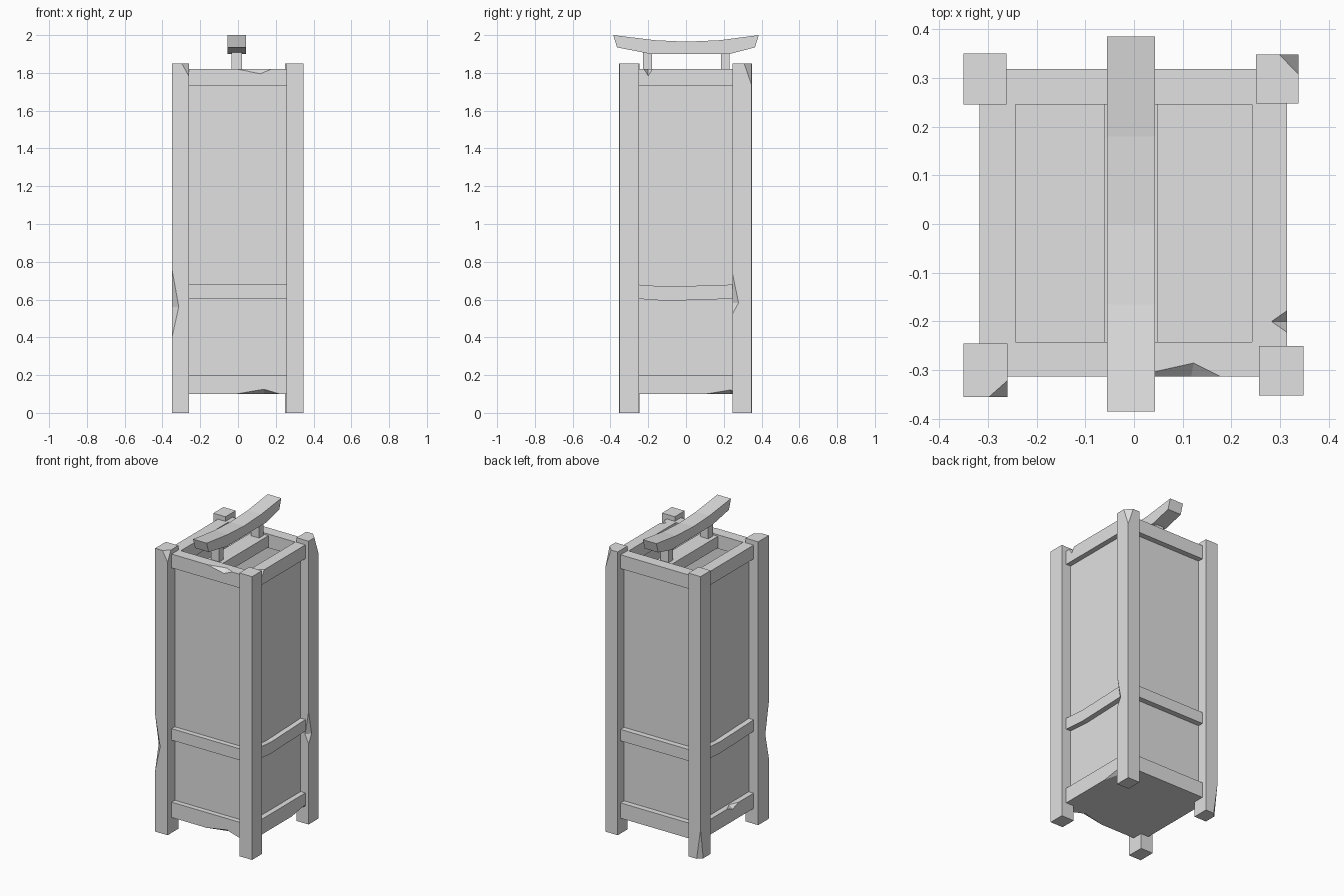
import bpy, bmesh
from mathutils import Vector

if "Cube" in bpy.data.objects:
    bpy.data.objects.remove(bpy.data.objects["Cube"], do_unlink=True)

GREY = (0.75, 0.75, 0.75, 1)
mat = bpy.data.materials.new("plain grey")
mat.use_nodes = True
mat.diffuse_color = GREY
mat.node_tree.nodes["Principled BSDF"].inputs["Base Color"].default_value = GREY


def finish(name, bm):
    bmesh.ops.recalc_face_normals(bm, faces=bm.faces)
    mesh = bpy.data.meshes.new(name)
    bm.to_mesh(mesh)
    bm.free()
    mesh.materials.append(mat)
    obj = bpy.data.objects.new(name, mesh)
    bpy.context.collection.objects.link(obj)
    return obj


def prism(name, outline, x0, x1):
    """Extrude a (y, z) outline from x0 to x1."""
    bm = bmesh.new()
    face = bm.faces.new([bm.verts.new((x0, y, z)) for y, z in outline])
    new = bmesh.ops.extrude_face_region(bm, geom=[face])["geom"]
    verts = [v for v in new if isinstance(v, bmesh.types.BMVert)]
    bmesh.ops.translate(bm, verts=verts, vec=(x1 - x0, 0, 0))
    return finish(name, bm)


def box(name, x0, x1, y0, y1, z0, z1):
    return prism(name, [(y0, z0), (y1, z0), (y1, z1), (y0, z1)], x0, x1)


def chip(obj, a, b, p, q):
    """Knock a wedge off the edge a-b, as deep as the points p and q."""
    a, b, p, q = map(Vector, (a, b, p, q))
    out = ((a + b) - (p + q)).normalized() * 0.003
    bm = bmesh.new()
    for v in (a, b, p, q):
        bm.verts.new(v + out)
    bmesh.ops.convex_hull(bm, input=bm.verts)
    cutter = finish("chip_cutter", bm)
    cutter.hide_render = True
    mod = obj.modifiers.new("chip", "BOOLEAN")
    mod.operation = "DIFFERENCE"
    mod.solver = "EXACT"
    mod.object = cutter
    bpy.context.view_layer.objects.active = obj
    bpy.ops.object.modifier_apply(modifier=mod.name)
    bpy.data.objects.remove(cutter, do_unlink=True)


# Corner posts
TOP = 1.85
front_right = box("front_right_post", -.35, -.26, -.355, -.245, 0, TOP)
front_left = box("front_left_post", .256, .348, -.352, -.25, 0, TOP)
back_left = box("back_left_post", .25, .337, .247, .348, 0, TOP)
back_right = box("back_right_post", -.35, -.262, .245, .35, 0, TOP)

# Worn corners and dents on the posts
chip(front_right, (-.26, -.355, 1.87), (-.26, -.355, 1.78),
     (-.305, -.355, 1.86), (-.26, -.315, 1.86))
chip(front_right, (-.35, -.355, .38), (-.35, -.355, .78),
     (-.31, -.355, .56), (-.35, -.315, .56))
chip(back_left, (.337, .348, 1.88), (.337, .348, 1.73),
     (.293, .348, 1.86), (.337, .303, 1.86))
chip(back_left, (.337, .247, .52), (.337, .247, .74),
     (.31, .247, .58), (.337, .28, .58))
chip(back_right, (-.35, .35, -.02), (-.35, .35, .2),
     (-.32, .35, -.01), (-.35, .32, -.01))

# Rails around the frame at three heights
rails = {}
for level, z0, z1 in (("bottom", .1, .2), ("middle", .605, .68), ("top", 1.73, 1.82)):
    rails[level, "front"] = box(level + "_front_rail", -.27, .27, -.313, -.242, z0, z1)
    rails[level, "back"] = box(level + "_back_rail", -.27, .27, .245, .318, z0, z1)
    for side, s, x0, x1 in (("left", 1, .242, .314), ("right", -1, -.317, -.243)):
        outline = [(-.27, z0), (.27, z0), (.27, z1), (-.27, z1)]
        if level == "middle":  # sagging side rails
            outline = [(-.27, z0), (-.1, z0 - .012), (.27, z0),
                       (.27, z1), (-.1, z1 - .012), (-.27, z1)]
            outline = [(s * y, z) for y, z in outline]
        rails[level, side] = prism(f"{level}_{side}_rail", outline, x0, x1)

# Chips in the rails
chip(rails["top", "front"], (-.01, -.313, 1.82), (.185, -.313, 1.82),
     (.12, -.313, 1.793), (.125, -.283, 1.82))
chip(rails["bottom", "front"], (-.02, -.313, .1), (.23, -.313, .1),
     (.14, -.313, .127), (.14, -.27, .1))
chip(rails["top", "left"], (.314, -.225, 1.82), (.314, -.175, 1.82),
     (.314, -.2, 1.78), (.278, -.2, 1.82))
chip(rails["bottom", "left"], (.314, .1, .1), (.314, .27, .1),
     (.314, .24, .123), (.28, .24, .1))
chip(rails["bottom", "right"], (-.317, -.1, .2), (-.317, .04, .2),
     (-.317, -.03, .175), (-.285, -.03, .2))

# Wall panels behind the rails, and the floor
box("front_panel", -.27, .27, -.28, -.25, .12, 1.78)
box("back_panel", -.27, .27, .252, .282, .12, 1.78)
box("left_panel", .25, .28, -.27, .27, .12, 1.78)
box("right_panel", -.282, -.252, -.27, .27, .12, 1.78)
box("floor", -.25, .25, -.25, .25, .1, .14)

# Cross bar, handle supports and the curved handle
box("cross_bar", -.061, .049, -.25, .25, 1.735, 1.81)
for name, y0, y1 in (("front", -.228, -.18), ("back", .185, .23)):
    box(name + "_handle_support", -.034, .022, y0, y1, 1.8, 1.92)
prism("handle", [(-.365, 1.935), (-.185, 1.9), (.23, 1.9), (.365, 1.935),
                 (.385, 2), (.18, 1.973), (0, 1.965), (-.165, 1.973), (-.385, 2)],
      -.055, .043)
